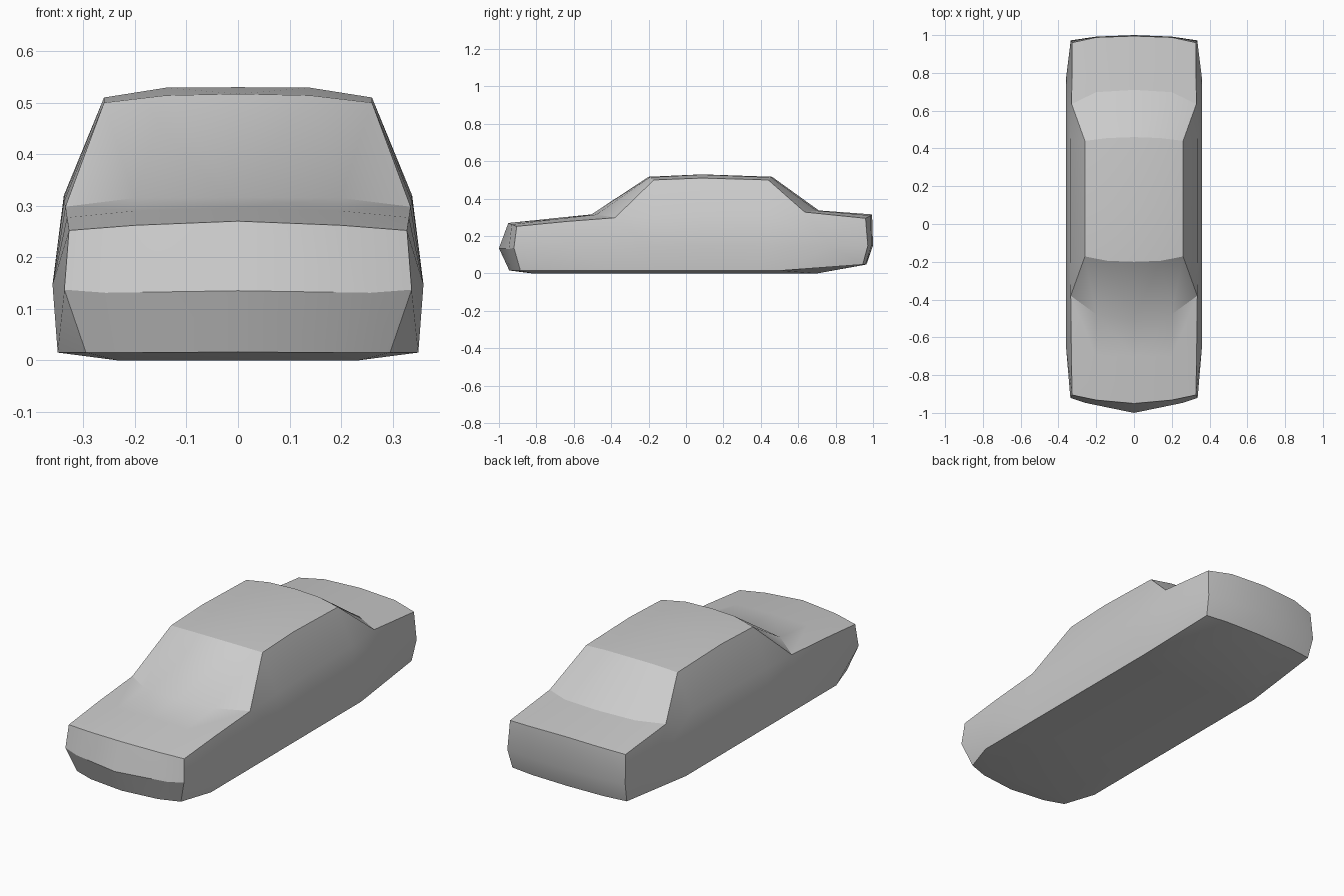
import bpy, bmesh

if "Cube" in bpy.data.objects:
    bpy.data.objects.remove(bpy.data.objects["Cube"])

# Upper body stations, nose to tail: centre (y, z), mid (x, y, z), side edge (x, y, z)
TOP = [
    ((-.950, .270), (.20, -.932, .262), (.328, -.905, .252)),   # bonnet front
    ((-.700, .296), (.20, -.700, .290), (.332, -.650, .277)),   # bonnet middle
    ((-.505, .316), (.20, -.478, .315), (.335, -.380, .298)),   # windscreen base
    ((-.200, .517), (.14, -.195, .514), (.260, -.172, .500)),   # roof front
    ((.085, .530), (.14, .085, .529), (.260, .085, .510)),      # roof middle
    ((.460, .517), (.14, .455, .514), (.260, .440, .500)),      # roof rear
    ((.710, .337), (.20, .698, .336), (.330, .635, .328)),      # boot front
    ((.995, .316), (.20, .988, .310), (.328, .960, .295)),      # boot rear
]
# Lower body: y of the belt line, sill and floor at the inner stations
LOWER_Y = [(-.65, -.72, -.82), (-.38, -.38, -.40), (-.17, -.17, -.17),
           (.085, .085, .085), (.44, .40, .44), (.77, .50, .70)]
# Lower body at both ends: belt corner, sill corner, lower mid, lower centre
FRONT = [(.337, -.92, .137), (.295, -.885, .015), (.19, -.922, .015), (0, -.945, .016)]
REAR = [(.335, .972, .148), (.325, .945, .048), (.20, .96, .048), (0, .965, .048)]
# Bumper points on each end face: centre, mid
FRONT_BUMPER = [(0, -1, .135), (.257, -.947, .131)]
REAR_BUMPER = [(0, 1, .150), (.20, .992, .150)]


def ring(i):
    (cy, cz), mid, edge = TOP[i]
    shoulder = (.338, edge[1], .302 + .024 * (i - 2) / 4) if i in (3, 4, 5) else edge
    if i == 0:
        low = FRONT
    elif i == 7:
        low = REAR
    else:
        b, s, f = LOWER_Y[i - 1]
        low = [(.36, b, .147), (.35, s, .015), (.235, f, 0), (0, f, 0)]
    return [(0, cy, cz), mid, edge, shoulder, *low]


bm = bmesh.new()
rings = [[bm.verts.new(p) for p in ring(i)] for i in range(len(TOP))]

# Half shell: loft from station to station (unused shoulders become triangles)
for i in range(len(rings) - 1):
    a, b = rings[i], rings[i + 1]
    for k in range(7):
        quad = [a[k], a[k + 1], b[k + 1], b[k]]
        if k == 2:
            if i in (0, 1, 6):
                continue
            if i == 2:
                quad = [a[2], b[3], b[2]]
            elif i == 5:
                quad = [a[2], a[3], b[2]]
        bm.faces.new(quad)

# Nose and tail faces
for r, pts in ((rings[0], FRONT_BUMPER), (rings[-1], REAR_BUMPER)):
    c, m = [bm.verts.new(p) for p in pts]
    for quad in ((r[0], r[1], m, c), (r[1], r[2], r[4], m),
                 (c, m, r[6], r[7]), (m, r[4], r[5], r[6])):
        bm.faces.new(quad)

# Mirror, weld and orient
bmesh.ops.remove_doubles(bm, verts=bm.verts[:], dist=1e-5)
bmesh.ops.mirror(bm, geom=bm.verts[:] + bm.edges[:] + bm.faces[:], axis='X', merge_dist=1e-4)
bmesh.ops.remove_doubles(bm, verts=bm.verts[:], dist=1e-4)
bmesh.ops.recalc_face_normals(bm, faces=bm.faces[:])

mesh = bpy.data.meshes.new("car_body")
bm.to_mesh(mesh)
bm.free()
body = bpy.data.objects.new("car_body", mesh)
bpy.context.collection.objects.link(body)
bpy.context.view_layer.objects.active = body
body.select_set(True)
bpy.ops.object.shade_smooth_by_angle(angle=0.5)
